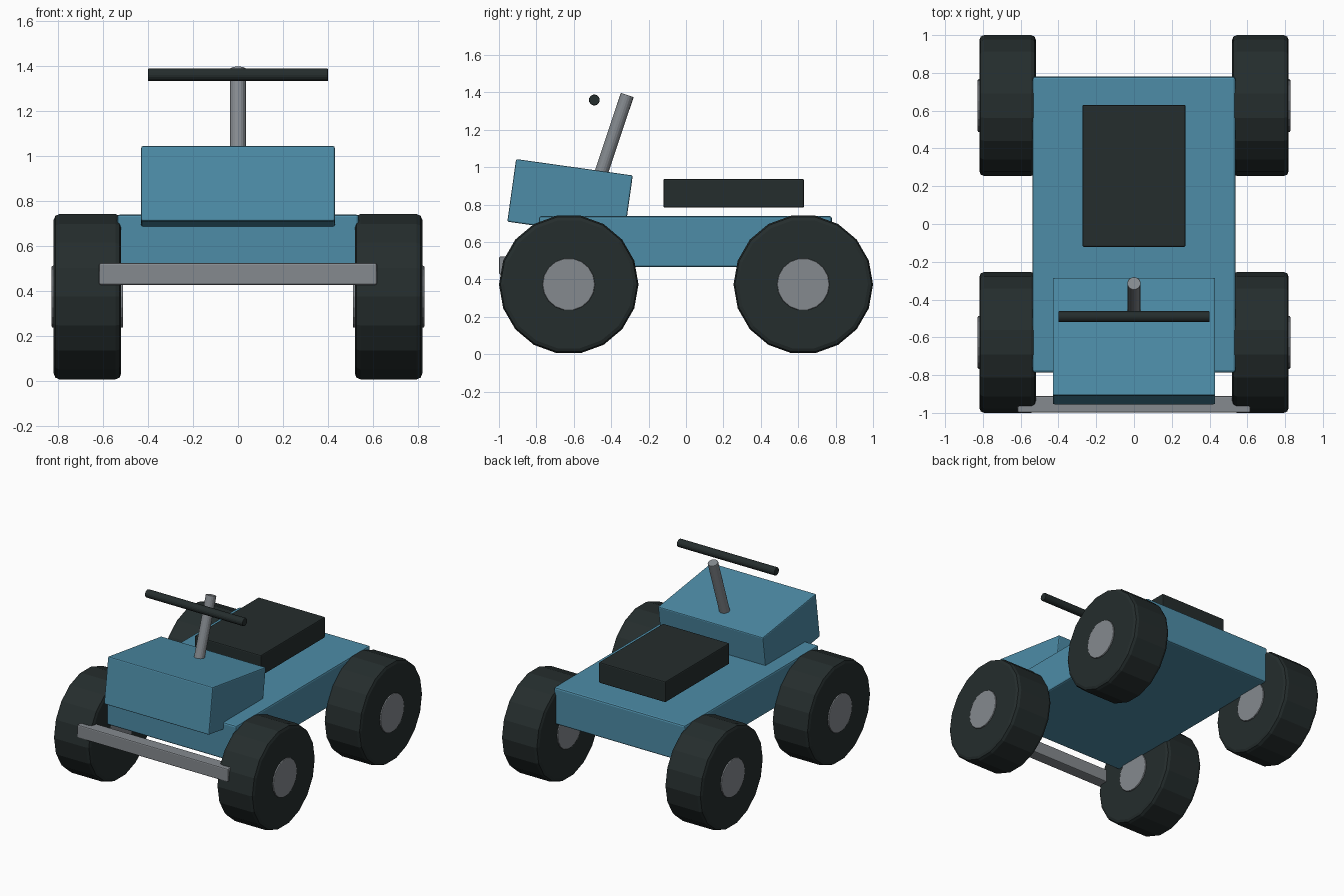
import bpy
import bmesh
from math import radians
from mathutils import Matrix, Vector

cube = bpy.data.objects.get("Cube")
if cube:
    bpy.data.objects.remove(cube, do_unlink=True)


def make_material(name, rgb):
    mat = bpy.data.materials.new(name)
    mat.use_nodes = True
    color = (*rgb, 1.0)
    mat.diffuse_color = color
    mat.node_tree.nodes["Principled BSDF"].inputs["Base Color"].default_value = color
    return mat


BLUE = make_material("blue paint", (0.075, 0.265, 0.39))
DARK = make_material("dark rubber", (0.018, 0.026, 0.026))
GREY = make_material("grey metal", (0.235, 0.255, 0.275))


def finish(name, bm, mat, location, rotation, bevel, segments):
    """Turn a bmesh into a placed object with softened hard edges."""
    mesh = bpy.data.meshes.new(name)
    bm.to_mesh(mesh)
    bm.free()
    mesh.materials.append(mat)
    obj = bpy.data.objects.new(name, mesh)
    bpy.context.collection.objects.link(obj)
    obj.location = location
    obj.rotation_euler = [radians(a) for a in rotation]
    mod = obj.modifiers.new("soft edges", "BEVEL")
    mod.width = bevel
    mod.segments = segments
    mod.limit_method = "ANGLE"
    mod.angle_limit = radians(40)
    return obj


def box(name, mat, location, size, rotation=(0, 0, 0), bevel=0.008):
    bm = bmesh.new()
    bmesh.ops.create_cube(bm, size=1, matrix=Matrix.Diagonal((*size, 1)))
    return finish(name, bm, mat, location, rotation, bevel, 2)


def cylinder(name, mat, location, radius, length, rotation, bevel, sides=18):
    bm = bmesh.new()
    bmesh.ops.create_cone(bm, cap_ends=True, segments=sides, radius1=radius,
                          radius2=radius, depth=length)
    return finish(name, bm, mat, location, rotation, bevel, 2)


# Body, tilted hood, seat and bumper
box("body", BLUE, (0, -0.003, 0.602), (1.074, 1.566, 0.272), bevel=0.012)
box("hood", BLUE, (0, -0.62, 0.832), (0.86, 0.63, 0.338), (-8, 0, 0))
box("seat", DARK, (0, 0.255, 0.86), (0.546, 0.752, 0.154))
box("front_bumper", GREY, (0, -0.955, 0.474), (1.234, 0.088, 0.097))

# Steering post leaning back, with its lower end inside the hood
tilt = -18.5
top = Vector((0, -0.314, 1.386))
axis = Matrix.Rotation(radians(tilt), 3, "X") @ Vector((0, 0, 1))
post_length = 0.55
cylinder("steering_post", GREY, top - axis * post_length / 2, 0.036,
         post_length, (tilt, 0, 0), 0.005)
cylinder("handlebar", DARK, (0, -0.49, 1.359), 0.029, 0.80, (0, 90, 0), 0.005)

# Wheels: tyre plus a hub that stands slightly proud on both faces
for side, x in (("left", 0.669), ("right", -0.669)):
    for end, y in (("front", -0.627), ("rear", 0.627)):
        spot = (x, y, 0.373)
        cylinder(f"{end}_{side}_tyre", DARK, spot, 0.373, 0.30, (0, 90, 0), 0.026)
        cylinder(f"{end}_{side}_hub", GREY, spot, 0.14, 0.318, (0, 90, 0), 0.006)
